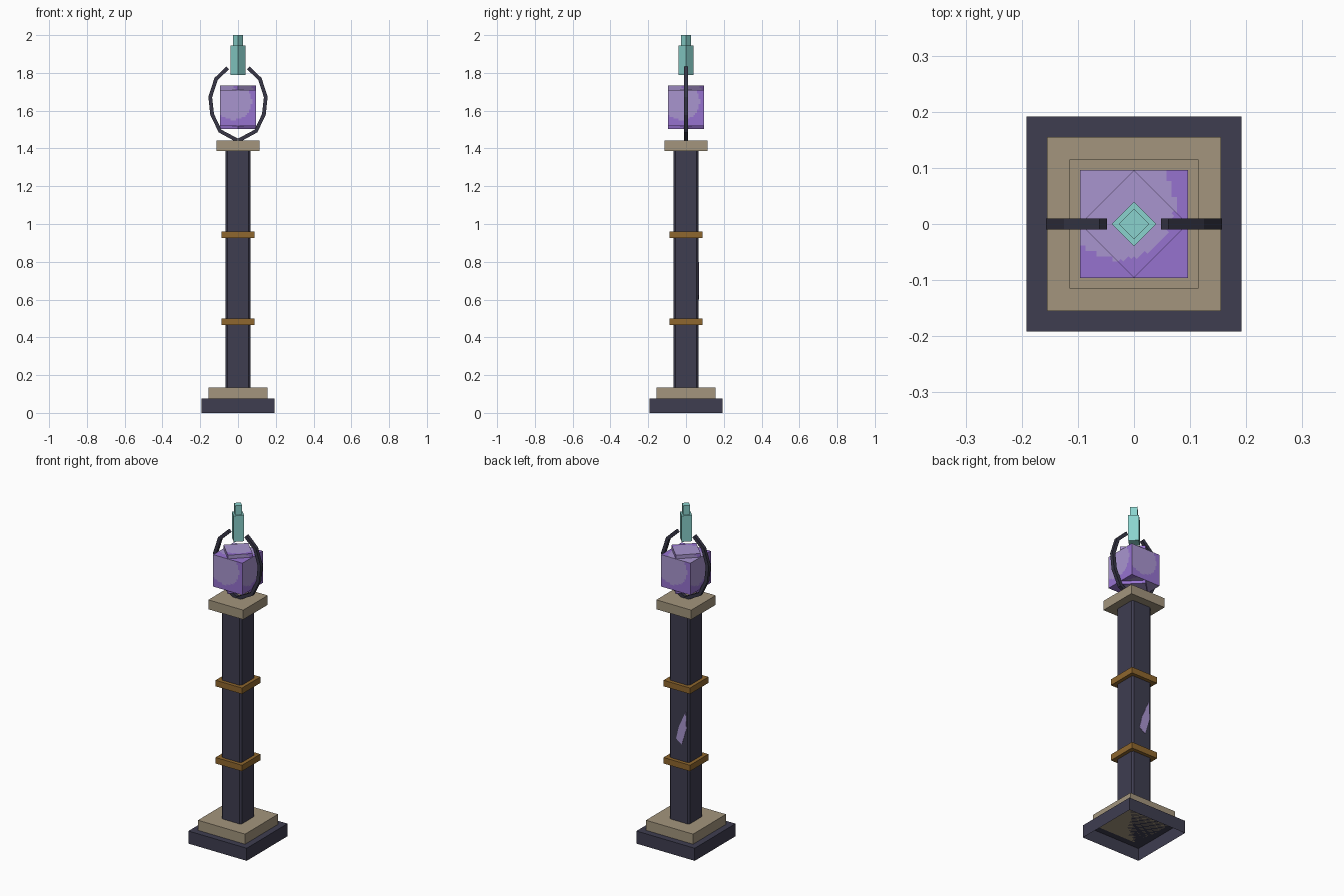
import bpy, bmesh, math
from mathutils import Vector

if "Cube" in bpy.data.objects:
    bpy.data.objects.remove(bpy.data.objects["Cube"])


def material(name, rgb):
    m = bpy.data.materials.new(name)
    lin = [((c / 255 + 0.055) / 1.055) ** 2.4 for c in rgb]
    m.diffuse_color = (*lin, 1)
    m.use_nodes = True
    m.node_tree.nodes["Principled BSDF"].inputs["Base Color"].default_value = m.diffuse_color
    return m


SLATE = material("dark slate", (62, 61, 80))
IRON = material("dark iron", (55, 54, 70))
TAN = material("tan stone", (163, 149, 125))
GOLD = material("aged gold", (143, 103, 46))
PURPLE = material("purple", (150, 114, 207))
LILAC = material("pale lilac", (169, 149, 207))
TEAL = material("teal", (138, 210, 205))


def finish(name, bm, *mats):
    me = bpy.data.meshes.new(name)
    bm.to_mesh(me)
    bm.free()
    for m in mats:
        me.materials.append(m)
    ob = bpy.data.objects.new(name, me)
    bpy.context.collection.objects.link(ob)
    return ob


def block_mesh(half, z0, z1, turned=False):
    """Square prism; turned ones have corners on the axes at distance half."""
    bm = bmesh.new()
    bmesh.ops.create_cube(bm, size=2)
    for v in bm.verts:
        x, y, z = v.co
        if turned:
            x, y = (x - y) / 2, (x + y) / 2
        v.co = (x * half, y * half, z0 if z < 0 else z1)
    bm.normal_update()
    return bm


def block(name, half, z0, z1, mat, turned=False):
    return finish(name, block_mesh(half, z0, z1, turned), mat)


# Base plinth, open underneath
bm = block_mesh(0.192, 0, 0.075)
bmesh.ops.delete(bm, geom=[f for f in bm.faces if f.normal.z < -0.5], context='FACES')
finish("base_plinth", bm, SLATE)
block("base_step", 0.155, 0.075, 0.135, TAN)

# Column with chamfered corners
bm = block_mesh(0.066, 0.135, 1.387)
upright = [e for e in bm.edges if abs(e.verts[0].co.z - e.verts[1].co.z) > 1]
bmesh.ops.bevel(bm, geom=upright, offset=0.01, segments=1, affect='EDGES')
finish("column", bm, SLATE)

# Bands and capital
for i, z in enumerate((0.483, 0.943)):
    block(f"band_{i + 1}", 0.087, z - 0.018, z + 0.018, GOLD)
block("capital", 0.115, 1.387, 1.443, TAN)

# Pale sliver on the back of the column
bm = bmesh.new()
sliver = [(-0.045, 0.80), (-0.05, 0.70), (-0.02, 0.60), (0.018, 0.625), (0.0, 0.70)]
face = bm.faces.new([bm.verts.new((x, 0.066, z)) for x, z in sliver])
ext = bmesh.ops.extrude_face_region(bm, geom=[face])
for g in ext["geom"]:
    if isinstance(g, bmesh.types.BMVert):
        g.co.y += 0.002
bmesh.ops.recalc_face_normals(bm, faces=bm.faces)
finish("column_mark", bm, LILAC)


# Crystal: cube plus turned prism, with a pale round patch on each face
def crystal(name, z0, z1, turned):
    bm = block_mesh(0.096, z0, z1, turned)
    bmesh.ops.subdivide_edges(bm, edges=bm.edges[:], cuts=19, use_grid_fill=True)
    bm.normal_update()
    for f in bm.faces:
        n, c = f.normal, f.calc_center_median()
        if abs(n.z) > 0.5:
            u, v = c.x, c.y
        else:
            u, v = c.dot(Vector((-n.y, n.x, 0))), c.z - 1.615
        f.material_index = int(math.hypot(u + 0.025, v - 0.035) < 0.098)
    finish(name, bm, PURPLE, LILAC)


crystal("crystal_cube", 1.52, 1.71, False)
crystal("crystal_core", 1.502, 1.732, True)

# Teal finial
block("finial_body", 0.04, 1.79, 1.945, TEAL, True)
block("finial_tip", 0.027, 1.945, 2.0, TEAL, True)

# Curved arms: square section swept along a path in the xz plane, mirrored
path = [(0.004, 1.443), (0.095, 1.492), (0.137, 1.58), (0.147, 1.672),
        (0.116, 1.768), (0.055, 1.826)]
pts = [Vector((x, 0, z)) for x, z in path]
for side, s in (("right", 1), ("left", -1)):
    bm = bmesh.new()
    rings = []
    for i, p in enumerate(pts):
        t = (pts[min(i + 1, 5)] - pts[max(i - 1, 0)]).normalized()
        n = Vector((t.z, 0, -t.x)) * 0.01
        w = Vector((0, 0.01, 0))
        ring = [p + n + w, p + n - w, p - n - w, p - n + w]
        rings.append([bm.verts.new((q.x * s, q.y, q.z)) for q in ring])
    for a, b in zip(rings, rings[1:]):
        for k in range(4):
            j = (k + 1) % 4
            bm.faces.new((a[k], a[j], b[j], b[k]))
    bm.faces.new(rings[0])
    bm.faces.new(rings[-1])
    bmesh.ops.recalc_face_normals(bm, faces=bm.faces)
    finish(f"arm_{side}", bm, IRON)
